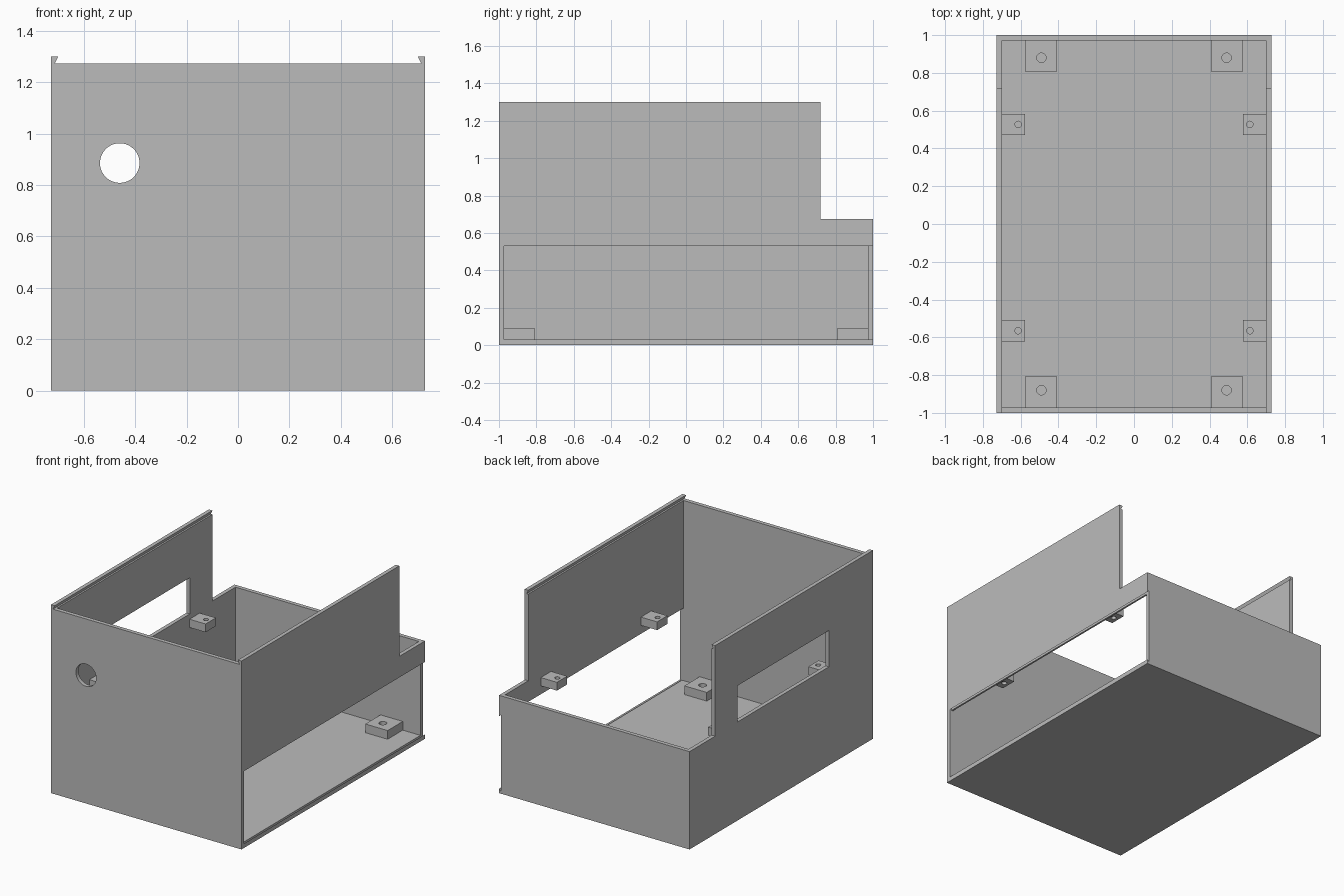
import bpy
import bmesh
import math
from mathutils import Matrix, Vector

if "Cube" in bpy.data.objects:
    bpy.data.objects.remove(bpy.data.objects["Cube"], do_unlink=True)

# Material
grey = bpy.data.materials.new("plain_grey")
grey.use_nodes = True
GREY = (0.5, 0.5, 0.5, 1)
grey.diffuse_color = GREY
grey.node_tree.nodes["Principled BSDF"].inputs["Base Color"].default_value = GREY

# Main sizes
W, D, T = 0.727, 1.0, 0.027      # half width, half depth, wall
IN_X, IN_Y, FLOOR = W - T, 0.972, 0.03
TOP, LOW = 1.3, 0.675            # high side walls, low back end
SLOT = 0.015                     # undercut of the sliding-panel grooves


def make_object(name, bm):
    bmesh.ops.recalc_face_normals(bm, faces=bm.faces)
    mesh = bpy.data.meshes.new(name)
    bm.to_mesh(mesh)
    bm.free()
    mesh.materials.append(grey)
    obj = bpy.data.objects.new(name, mesh)
    bpy.context.collection.objects.link(obj)
    return obj


def prism(name, points, axis, start, end):
    """Extrude a profile along x (points are y, z) or along y (points are x, z)."""
    def place(a, b, t):
        return (t, a, b) if axis == "x" else (a, t, b)
    bm = bmesh.new()
    face = bm.faces.new([bm.verts.new(place(a, b, start)) for a, b in points])
    geom = bmesh.ops.extrude_face_region(bm, geom=[face])["geom"]
    verts = [g for g in geom if isinstance(g, bmesh.types.BMVert)]
    bmesh.ops.translate(bm, verts=verts, vec=place(0, 0, end - start))
    return make_object(name, bm)


def box(name, x, y, z):
    return prism(name, [(x[0], z[0]), (x[1], z[0]), (x[1], z[1]), (x[0], z[1])], "y", *y)


def cylinder(name, centre, radius, depth, axis="z", sides=32):
    bm = bmesh.new()
    turn = Matrix.Rotation(math.pi / 2, 4, "X") if axis == "y" else Matrix()
    bmesh.ops.create_cone(bm, cap_ends=True, segments=sides, radius1=radius, radius2=radius,
                          depth=depth, matrix=Matrix.Translation(Vector(centre)) @ turn)
    return make_object(name, bm)


def cut(obj, *cutters):
    """Subtract the cutters, bake the result and discard the cutters."""
    for cutter in cutters:
        mod = obj.modifiers.new("cut", "BOOLEAN")
        mod.operation, mod.solver, mod.object = "DIFFERENCE", "EXACT", cutter
    graph = bpy.context.evaluated_depsgraph_get()
    baked = bpy.data.meshes.new_from_object(obj.evaluated_get(graph))
    obj.modifiers.clear()
    obj.data = baked
    for cutter in cutters:
        bpy.data.objects.remove(cutter, do_unlink=True)


# Enclosure: stepped side outline, hollowed
outline = [(-D, 0), (D, 0), (D, LOW), (0.72, LOW), (0.72, TOP), (-D, TOP)]
case = prism("enclosure", outline, "x", -W, W)
cavity = box("cavity", (-IN_X, IN_X), (-IN_Y, IN_Y), (FLOOR, 2))

# Dovetail groove for the sliding lid
lid_base, lip = TOP - T, T / SLOT
lid = [(-W + SLOT, lid_base), (W - SLOT, lid_base),
       (IN_X - 0.01 / lip, TOP + 0.01), (-IN_X + 0.01 / lip, TOP + 0.01)]
lid_groove = prism("lid_groove", lid, "y", -1.1, 1.1)

# Side opening with a groove that runs out through the back
low, high, out = FLOOR, 0.53, 0.01
side = [(W - SLOT, low - SLOT), (W + out, low + out),
        (W + out, high - out), (W - SLOT, high + SLOT)]
side_groove = prism("side_groove", side, "y", -IN_Y, 1.1)
side_opening = box("side_opening", (0.6, 0.72), (-IN_Y, IN_Y), (low, high))

# Window in the opposite wall and round hole in the front
window = box("window", (-0.8, -0.6), (-0.52, 0.475), (0.68, 0.93))
front_hole = cylinder("front_hole", (-0.46, -1, 0.885), 0.077, 0.2, "y", 48)
cut(case, cavity, lid_groove, side_groove, side_opening, window, front_hole)

# Mounting blocks on the floor and brackets on the side walls
for s, side_name in ((1, "left"), (-1, "right")):
    for e, end_name in ((1, "back"), (-1, "front")):
        xs = sorted((s * 0.407, s * 0.577))
        ys = sorted((e * 0.807, e * IN_Y))
        block = box(f"floor_mount_{end_name}_{side_name}", xs, ys, (FLOOR, 0.09))
        cut(block, cylinder("bore", (s * 0.49, e * 0.88, 0.06), 0.025, 0.2))

        mid = 0.527 if e > 0 else -0.565
        xs = sorted((s * 0.577, s * IN_X))
        bracket = box(f"wall_bracket_{end_name}_{side_name}", xs,
                      (mid - 0.056, mid + 0.056), (0.588, 0.645))
        cut(bracket, cylinder("bore", (s * 0.613, mid, 0.62), 0.017, 0.2))
